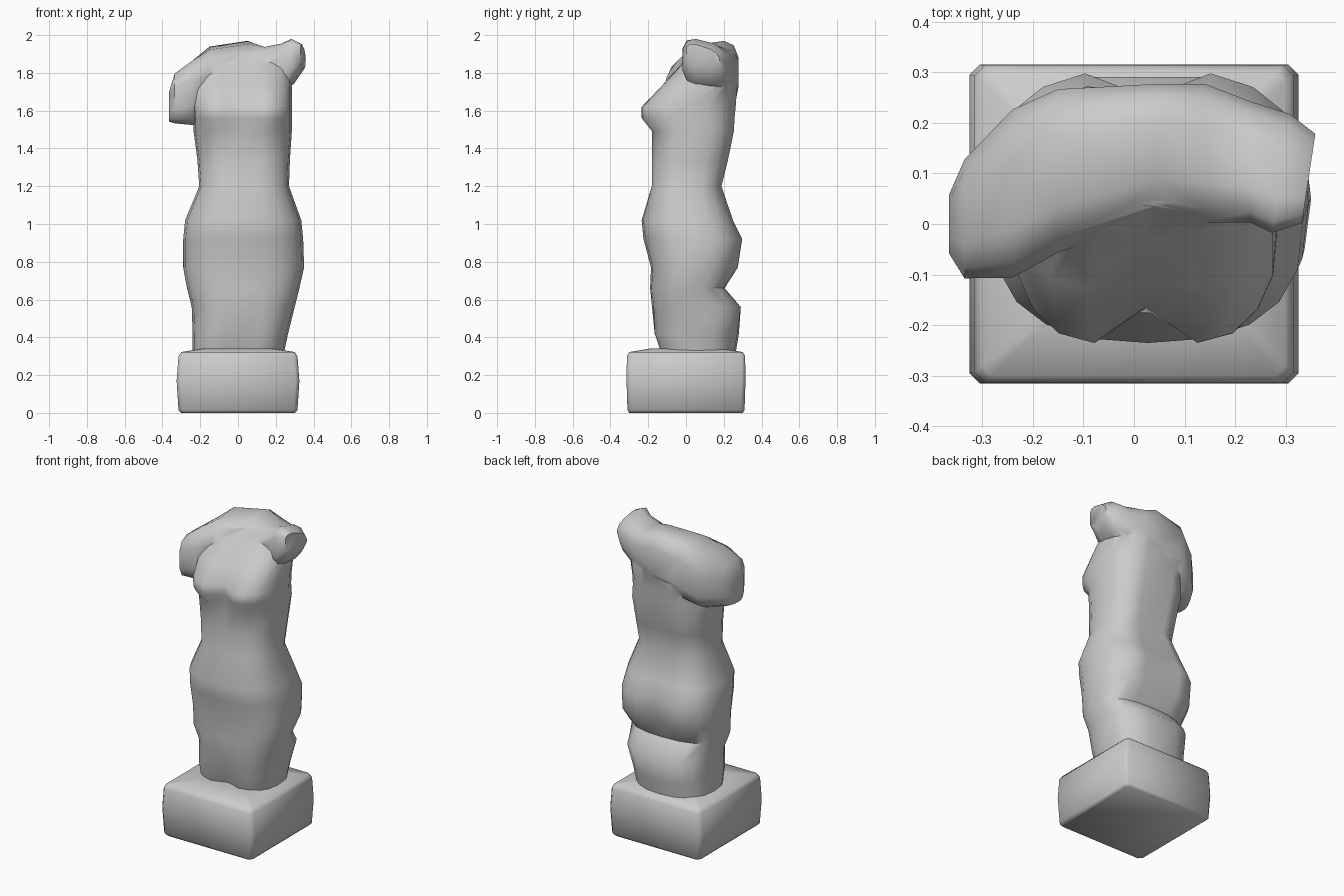
import bpy, bmesh, math

if "Cube" in bpy.data.objects:
    bpy.data.objects.remove(bpy.data.objects["Cube"])


def spow(v, p):
    return math.copysign(abs(v) ** p, v)


def loft(name, rings, angle=55):
    """Skin a list of equal-length point rings and cap both ends."""
    bm = bmesh.new()
    rows = [[bm.verts.new(p) for p in ring] for ring in rings]
    n = len(rows[0])
    for a, b in zip(rows, rows[1:]):
        for i in range(n):
            j = (i + 1) % n
            bm.faces.new((a[i], a[j], b[j], b[i]))
    bm.faces.new(rows[0])
    bm.faces.new(rows[-1])
    bmesh.ops.recalc_face_normals(bm, faces=bm.faces)
    me = bpy.data.meshes.new(name)
    bm.to_mesh(me)
    bm.free()
    ob = bpy.data.objects.new(name, me)
    bpy.context.collection.objects.link(ob)
    smooth(ob, angle)
    return ob


def smooth(ob, angle):
    bpy.ops.object.select_all(action='DESELECT')
    ob.select_set(True)
    bpy.context.view_layer.objects.active = ob
    bpy.ops.object.shade_smooth_by_angle(angle=math.radians(angle))


def body_ring(z, xl, xr, yf, yb, front, back, n=20):
    """Horizontal section with a crease at the middle of front and back."""
    cx, rx, cy, ry = (xl + xr) / 2, (xr - xl) / 2, (yf + yb) / 2, (yb - yf) / 2
    pts = []
    for i in range(n):
        t = 2 * math.pi * i / n
        x, s = rx * spow(math.cos(t), 0.8), math.sin(t)
        y = cy + ry * spow(s, 0.75)
        dip = math.exp(-(x / 0.07) ** 2)
        y += dip * (front if s < 0 else -back)
        pts.append((cx + x, y, z))
    return pts


def shoulder_ring(x, yf, yb, zb, zt, tilt, n=12):
    """Upright section across the shoulders; tilt raises the front."""
    cy, ry, cz, rz = (yf + yb) / 2, (yb - yf) / 2, (zb + zt) / 2, (zt - zb) / 2
    pts = []
    for i in range(n):
        t = 2 * math.pi * (i + 0.5) / n
        c, s = spow(math.cos(t), 0.65), spow(math.sin(t), 0.65)
        pts.append((x + 0.15 * ry * c * (x > 0.25), cy + ry * c, cz + rz * s - tilt * c * (s > 0)))
    return pts


# Torso: z, left, right, front, back, front crease, back crease
sections = [
    (0.30, -0.24, 0.24, -0.14, 0.26, 0.05, 0.00),
    (0.42, -0.24, 0.265, -0.18, 0.28, 0.04, 0.00),
    (0.56, -0.245, 0.30, -0.18, 0.30, 0.00, 0.01),
    (0.66, -0.27, 0.325, -0.19, 0.205, 0.00, 0.00),
    (0.77, -0.29, 0.35, -0.185, 0.285, 0.00, 0.05),
    (0.92, -0.29, 0.345, -0.225, 0.31, 0.00, 0.06),
    (1.02, -0.28, 0.335, -0.235, 0.26, 0.00, 0.04),
    (1.20, -0.205, 0.27, -0.19, 0.20, 0.01, 0.03),
    (1.34, -0.215, 0.275, -0.19, 0.235, 0.015, 0.03),
    (1.49, -0.235, 0.285, -0.19, 0.265, 0.02, 0.03),
    (1.56, -0.235, 0.285, -0.255, 0.27, 0.09, 0.025),
    (1.62, -0.24, 0.285, -0.255, 0.275, 0.09, 0.02),
    (1.73, -0.26, 0.285, -0.14, 0.28, 0.03, 0.01),
    (1.84, -0.24, 0.27, -0.03, 0.26, 0.00, 0.00),
    (1.92, -0.13, 0.20, 0.04, 0.22, 0.00, 0.00),
]
torso = loft("torso", [body_ring(*s) for s in sections])

# Shoulders and arm stumps: x, front, back, bottom, top, tilt
spans = [
    (-0.365, -0.06, 0.06, 1.54, 1.70, 0.00),
    (-0.335, -0.11, 0.13, 1.53, 1.80, 0.00),
    (-0.24, -0.11, 0.23, 1.52, 1.87, 0.00),
    (-0.15, -0.06, 0.27, 1.56, 1.935, -0.02),
    (0.05, 0.01, 0.28, 1.62, 1.965, -0.02),
    (0.14, 0.00, 0.28, 1.68, 1.94, 0.00),
    (0.23, 0.00, 0.245, 1.70, 1.95, 0.02),
    (0.29, -0.02, 0.22, 1.74, 1.97, 0.03),
    (0.345, 0.00, 0.18, 1.82, 1.94, 0.03),
]
shoulders = loft("shoulders", [shoulder_ring(*s) for s in spans])

# Join shoulders into the torso surface
mod = torso.modifiers.new("join", 'BOOLEAN')
mod.operation = 'UNION'
mod.solver = 'EXACT'
mod.object = shoulders
smooth(torso, 55)
bpy.ops.object.modifier_apply(modifier=mod.name)
bpy.data.objects.remove(shoulders)
smooth(torso, 55)


# Plinth: rough block with slightly bulging sides and a domed top
def block_ring(z, hx, hy, chamfer=0.02):
    c = chamfer
    return [(hx, -hy + c, z), (hx, hy - c, z), (hx - c, hy, z), (-hx + c, hy, z),
            (-hx, hy - c, z), (-hx, -hy + c, z), (-hx + c, -hy, z), (hx - c, -hy, z)]


plinth = loft("plinth", [block_ring(z, hx, hy) for z, hx, hy in (
    (0.0, 0.30, 0.30), (0.015, 0.315, 0.31), (0.17, 0.325, 0.315),
    (0.30, 0.315, 0.313), (0.322, 0.30, 0.30), (0.342, 0.18, 0.18))], 60)
